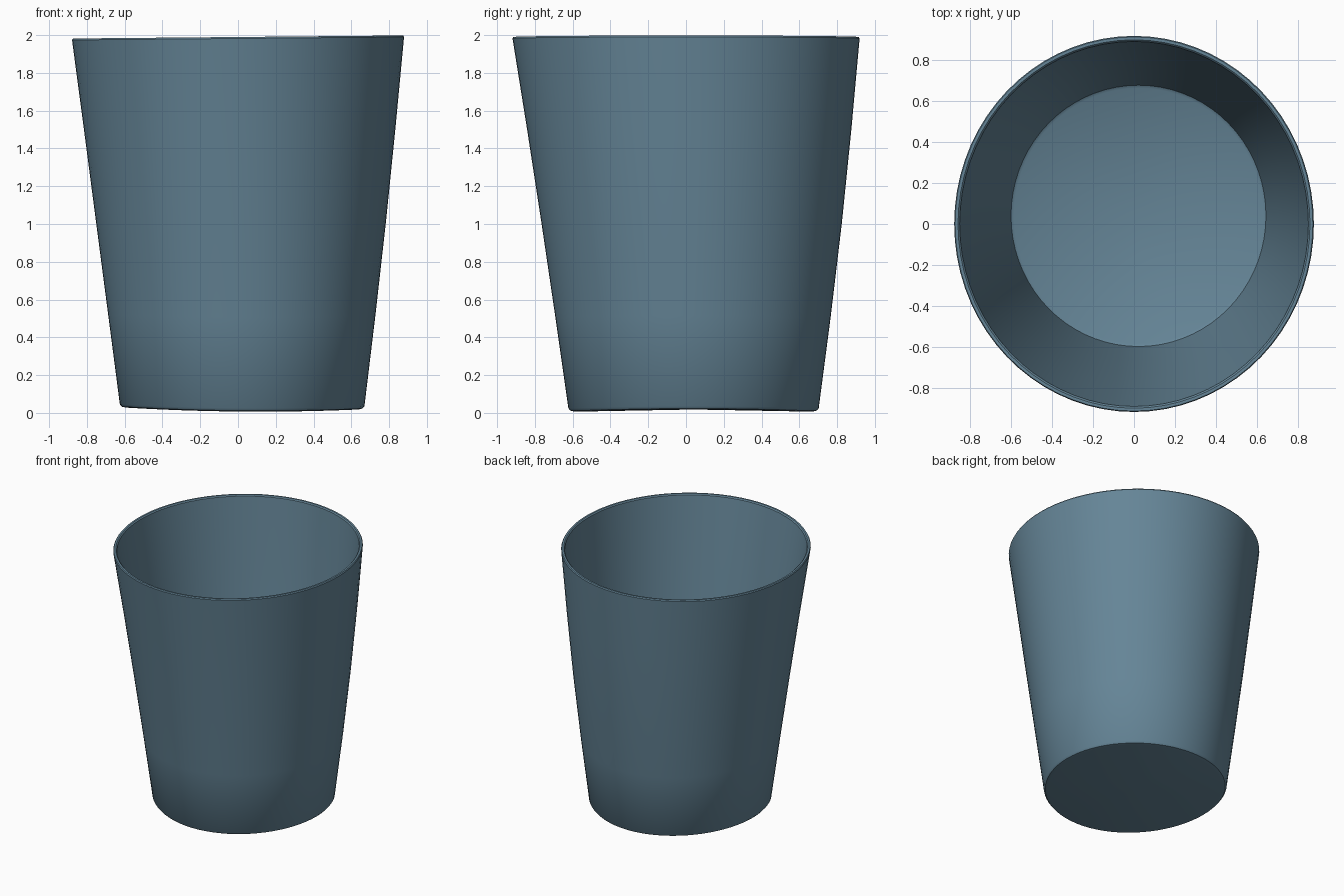
import bpy, bmesh, math

if "Cube" in bpy.data.objects:
    bpy.data.objects.remove(bpy.data.objects["Cube"])

SIDES = 72

# Ring: fraction up the wall, inset from the outer face, base height of the ring
# (outside bottom -> rim -> inside floor)
RINGS = [
    (0.0, 0.030, 0.000), (0.0, 0.008, 0.005), (0.01, 0.0, 0.018),
    (0.25, 0.0, 0.50), (0.5, 0.0, 1.00), (0.75, 0.0, 1.50),
    (0.995, 0.0, 1.982), (1.0, 0.006, 1.990), (1.0, 0.020, 1.990), (0.995, 0.027, 1.982),
    (0.75, 0.027, 1.50), (0.5, 0.027, 1.00), (0.25, 0.027, 0.50),
    (0.02, 0.027, 0.045), (0.015, 0.040, 0.036),
]


def ring_point(t, inset, z, a):
    """Slightly oval, off-centre taper with an uneven rim and base."""
    bulge = 0.010 * math.sin(math.pi * t)
    cx = 0.022 * (1 - t) + bulge * 0.5
    cy = 0.040 * (1 - t) + bulge
    rx = 0.645 + 0.235 * t + bulge * 0.5 - inset
    ry = 0.660 + 0.260 * t + bulge * 0.5 - inset
    c, s = math.cos(a), math.sin(a)
    low = (0.007 + 0.016 * c * c - 0.005 * c) * (1 - t)
    high = 0.008 * c * t
    return (cx + rx * c, cy + ry * s, z + low + high)


# Cup body
bm = bmesh.new()
rings = [[bm.verts.new(ring_point(*r, 2 * math.pi * i / SIDES)) for i in range(SIDES)]
         for r in RINGS]
for lower, upper in zip(rings, rings[1:]):
    for i in range(SIDES):
        j = (i + 1) % SIDES
        bm.faces.new((lower[i], lower[j], upper[j], upper[i]))


# Underside and inner floor
def cap(ring, z):
    centre = bm.verts.new((0.022, 0.04, z))
    for i in range(SIDES):
        bm.faces.new((ring[i], ring[(i + 1) % SIDES], centre))


cap(rings[0], 0.018)
cap(rings[-1], 0.046)
bmesh.ops.recalc_face_normals(bm, faces=bm.faces)
mesh = bpy.data.meshes.new("cup")
bm.to_mesh(mesh)
bm.free()

cup = bpy.data.objects.new("cup", mesh)
bpy.context.collection.objects.link(cup)

# Blue-grey colour
mat = bpy.data.materials.new("blue_grey")
mat.diffuse_color = (0.13, 0.235, 0.31, 1)
mat.use_nodes = True
mat.node_tree.nodes["Principled BSDF"].inputs["Base Color"].default_value = mat.diffuse_color
mesh.materials.append(mat)

bpy.context.view_layer.objects.active = cup
cup.select_set(True)
bpy.ops.object.shade_smooth_by_angle(angle=math.radians(35))
